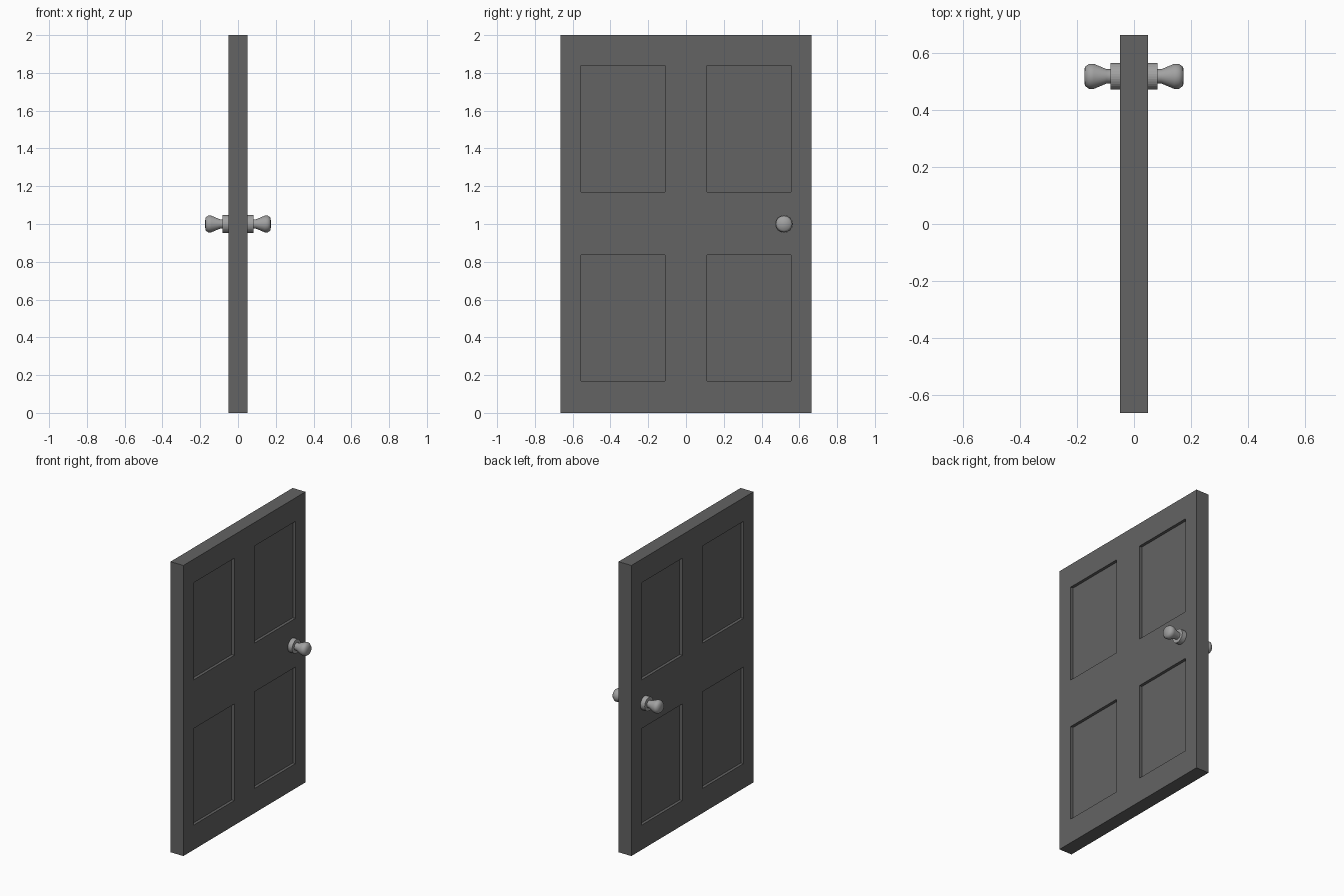
import bpy, bmesh, math
from mathutils import Vector

if "Cube" in bpy.data.objects:
    bpy.data.objects.remove(bpy.data.objects["Cube"])

HX, HY, H = 0.049, 0.664, 2.0          # half thickness, half width, height
PY = (0.11, 0.555)                     # panel span either side of centre
PZ = ((0.17, 0.835), (1.17, 1.838))    # lower and upper panel rows
RECESS = 0.02


def material(name, v):
    m = bpy.data.materials.new(name)
    m.diffuse_color = (v, v, v, 1)
    m.use_nodes = True
    m.node_tree.nodes["Principled BSDF"].inputs["Base Color"].default_value = m.diffuse_color
    return m


def finish(bm, name, mat):
    bmesh.ops.recalc_face_normals(bm, faces=bm.faces[:])
    me = bpy.data.meshes.new(name)
    bm.to_mesh(me)
    bm.free()
    me.materials.append(mat)
    ob = bpy.data.objects.new(name, me)
    bpy.context.collection.objects.link(ob)
    return ob


door_grey = material("dark grey paint", 0.125)
metal_grey = material("light grey metal", 0.36)

# Door slab: cut along the panel borders, then sink the panels on both sides
bm = bmesh.new()
bmesh.ops.create_cube(bm, size=1)
for v in bm.verts:
    v.co = Vector((v.co.x * 2 * HX, v.co.y * 2 * HY, (v.co.z + 0.5) * H))
cuts = [((0, s * y, 0), (0, 1, 0)) for y in PY for s in (-1, 1)]
cuts += [((0, 0, z), (0, 0, 1)) for row in PZ for z in row]
for co, no in cuts:
    bmesh.ops.bisect_plane(bm, geom=bm.verts[:] + bm.edges[:] + bm.faces[:],
                           plane_co=co, plane_no=no)
bm.normal_update()
panels = []
for f in bm.faces:
    c = f.calc_center_median()
    if (abs(f.normal.x) > 0.9 and PY[0] < abs(c.y) < PY[1]
            and any(a < c.z < b for a, b in PZ)):
        panels.append(f)
bmesh.ops.inset_individual(bm, faces=panels, thickness=0, depth=0)
for f in panels:
    for v in f.verts:
        v.co.x -= math.copysign(RECESS, v.co.x)
finish(bm, "door_panel", door_grey)


# Turned knob parts: (x, radius) profile spun round the x axis, one per side
def turned(name, profile, side, steps, smooth):
    bm = bmesh.new()
    vs = [bm.verts.new((side * x, 0.519, 1.0 + r)) for x, r in profile]
    es = [bm.edges.new(p) for p in zip(vs, vs[1:])]
    bmesh.ops.spin(bm, geom=vs + es, cent=(0, 0.519, 1.0), axis=(1, 0, 0),
                   angle=2 * math.pi, steps=steps)
    bmesh.ops.remove_doubles(bm, verts=bm.verts[:], dist=1e-5)
    ob = finish(bm, name, metal_grey)
    if smooth:
        bpy.ops.object.select_all(action='DESELECT')
        ob.select_set(True)
        bpy.context.view_layer.objects.active = ob
        bpy.ops.object.shade_smooth_by_angle(angle=math.radians(70))


plate = [(HX - 0.005, 0), (HX - 0.005, 0.047), (0.082, 0.047), (0.082, 0)]
knob = [(0.078, 0), (0.078, 0.025), (0.096, 0.025), (0.141, 0.044),
        (0.158, 0.044), (0.173, 0.033), (0.174, 0)]
for side, label in ((-1, "left"), (1, "right")):
    turned("knob_plate_" + label, plate, side, 32, False)
    turned("door_knob_" + label, knob, side, 32, True)
